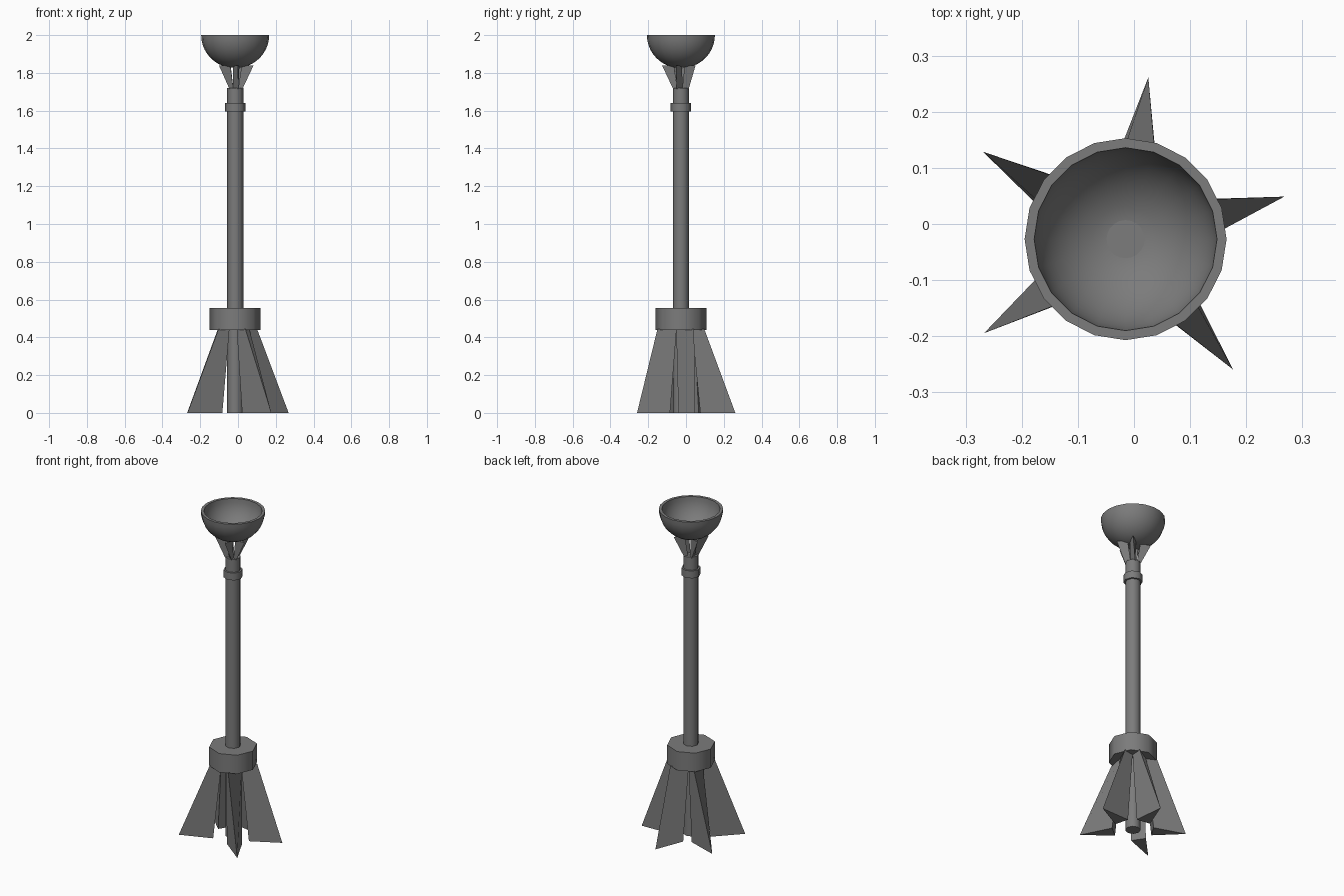
import bpy, bmesh
from math import sin, cos, pi, radians
from mathutils import Matrix

if "Cube" in bpy.data.objects:
    bpy.data.objects.remove(bpy.data.objects["Cube"])

CX, CY = -0.015, -0.027                    # shared axis of the stand
# Each fin: angle, tip radius, sideways lean of the ridge (degrees)
FINS = [(15, 0.293, 16), (82, 0.291, -16), (148.5, 0.298, -16),
        (213.6, 0.303, 16), (309.5, 0.301, -16)]

iron = bpy.data.materials.new("dark_iron")
iron.diffuse_color = (0.2, 0.2, 0.2, 1)
iron.use_nodes = True
iron.node_tree.nodes["Principled BSDF"].inputs["Base Color"].default_value = iron.diffuse_color


def finish(name, bm, smooth=0):
    bmesh.ops.recalc_face_normals(bm, faces=bm.faces[:])
    mesh = bpy.data.meshes.new(name)
    bm.to_mesh(mesh)
    bm.free()
    mesh.materials.append(iron)
    obj = bpy.data.objects.new(name, mesh)
    obj.location = (CX, CY, 0)
    bpy.context.collection.objects.link(obj)
    if smooth:
        bpy.ops.object.select_all(action='DESELECT')
        obj.select_set(True)
        bpy.context.view_layer.objects.active = obj
        bpy.ops.object.shade_smooth_by_angle(angle=radians(smooth))
    return obj


def prism(name, radius, z0, z1, sides):
    bm = bmesh.new()
    bmesh.ops.create_cone(bm, cap_ends=True, segments=sides, radius1=radius,
                          radius2=radius, depth=z1 - z0,
                          matrix=Matrix.Translation((0, 0, (z0 + z1) / 2)))
    return finish(name, bm, 50)


def fin(name, angle, wide, narrow):
    """Wedge with a sharp outer ridge; ends are (z, tip, inner, half_width, lean)."""
    bm = bmesh.new()
    rings = []
    for z, tip, inner, w, lean in (wide, narrow):
        t = radians(lean)
        rings.append([bm.verts.new(p) for p in
                      ((tip * cos(t), tip * sin(t), z), (inner, w, z), (inner, -w, z))])
        bm.faces.new(rings[-1])
    for i in range(3):
        j = (i + 1) % 3
        bm.faces.new((rings[0][i], rings[0][j], rings[1][j], rings[1][i]))
    bm.transform(Matrix.Rotation(radians(angle), 4, 'Z'))
    return finish(name, bm)


def lathe(name, profile, sides):
    bm = bmesh.new()
    rings = [[bm.verts.new((r * cos(2 * pi * k / sides), r * sin(2 * pi * k / sides), z))
              for k in range(sides)] for r, z in profile]
    for a, b in zip(rings, rings[1:]):
        for k in range(sides):
            n = (k + 1) % sides
            bm.faces.new((a[k], a[n], b[n], b[k]))
    bm.faces.new(rings[0])
    bm.faces.new(rings[-1])
    return finish(name, bm, 30)


# Pole and its two collars
prism("pole", 0.043, 0.0, 1.72, 8)
prism("upper_collar", 0.054, 1.595, 1.64, 8)
prism("base_collar", 0.135, 0.44, 0.555, 8)

# Floor fins, and the small flipped set that carries the bowl
for n, (a, tip, lean) in enumerate(FINS, 1):
    fin(f"base_fin_{n}", a, (0.0, tip, 0.11, 0.043, 0), (0.445, 0.135, 0.065, 0.043, lean))
    fin(f"bowl_prong_{n}", -a, (1.838, 0.1, 0.04, 0.017, 0), (1.715, 0.045, 0.02, 0.014, -lean))

# Hollow bowl: outer shell from bottom to rim, then inner shell back down
STEPS = 9
arc = [radians(12 + 78 * i / STEPS) for i in range(STEPS + 1)]
outer = [(0.18 * sin(t), 2 - 0.175 * cos(t)) for t in arc]
inner = [(0.163 * sin(t), 2 - 0.16 * cos(t)) for t in reversed(arc)]
lathe("bowl", outer + inner, 20)

# Small round plate in the bottom of the bowl
prism("bowl_floor", 0.034, 1.835, 1.8445, 20)
